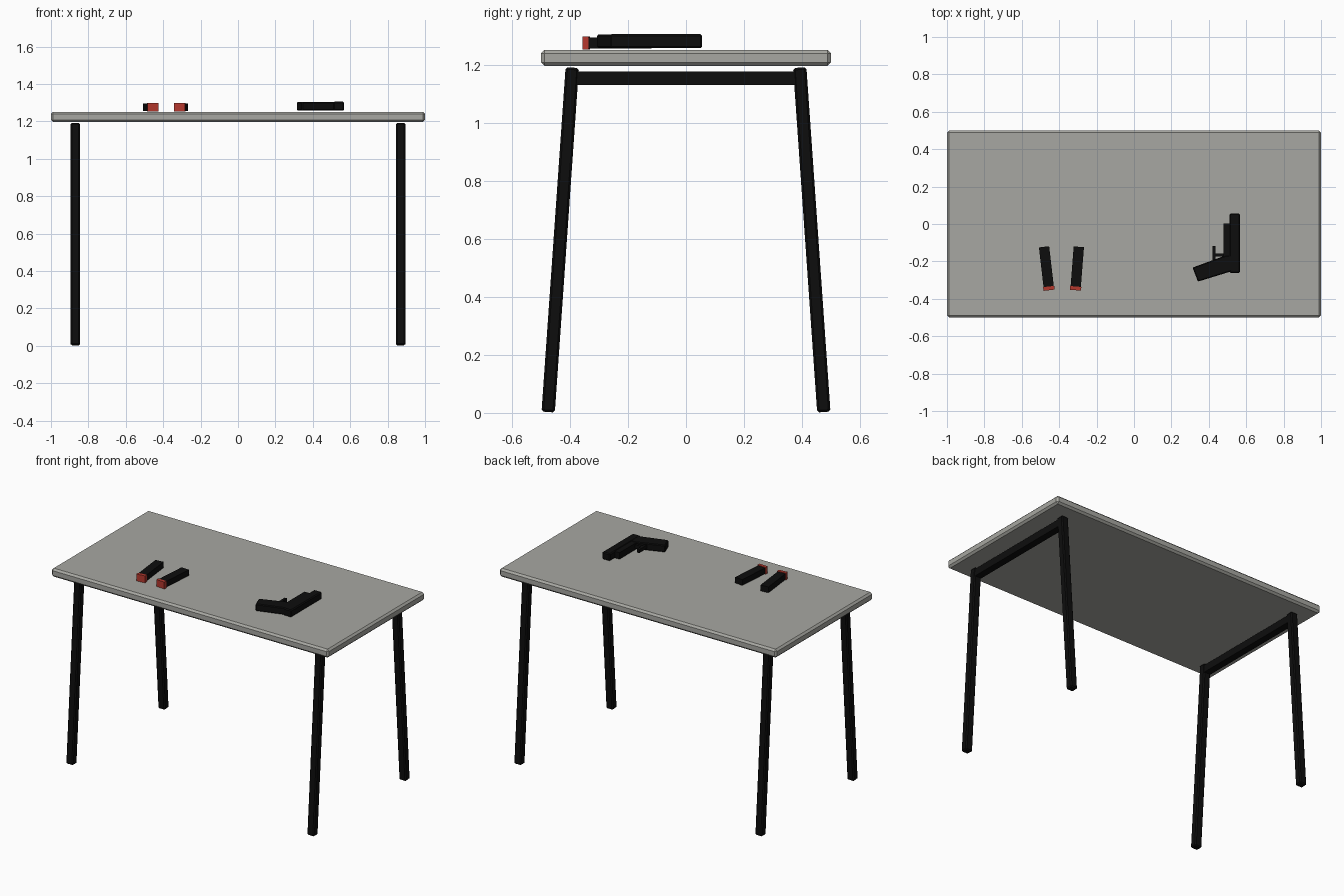
import bpy, bmesh, math
from mathutils import Vector, Matrix

if "Cube" in bpy.data.objects:
    bpy.data.objects.remove(bpy.data.objects["Cube"])


def material(name, rgb):
    m = bpy.data.materials.new(name)
    m.diffuse_color = (*rgb, 1)
    m.use_nodes = True
    m.node_tree.nodes["Principled BSDF"].inputs["Base Color"].default_value = m.diffuse_color
    return m


GREY = material("warm_grey", (0.39, 0.39, 0.36))
BLACK = material("black", (0.004, 0.004, 0.004))
RED = material("red", (0.46, 0.04, 0.027))


def finish(name, bm, mat, bevel):
    if bevel:
        bmesh.ops.bevel(bm, geom=bm.edges[:], offset=bevel, segments=1,
                        affect='EDGES', clamp_overlap=True)
    bmesh.ops.recalc_face_normals(bm, faces=bm.faces[:])
    me = bpy.data.meshes.new(name)
    bm.to_mesh(me)
    bm.free()
    me.materials.append(mat)
    ob = bpy.data.objects.new(name, me)
    bpy.context.collection.objects.link(ob)
    return ob


def box(name, lo, hi, mat, bevel=0.0):
    lo, hi = Vector(lo), Vector(hi)
    bm = bmesh.new()
    bmesh.ops.create_cube(bm, size=1, matrix=Matrix.Translation((lo + hi) / 2)
                          @ Matrix.Diagonal((*(hi - lo), 1)))
    return finish(name, bm, mat, bevel)


def beam(name, a, b, wx, wy, mat, bevel=0.0):
    """Box running from a to b; wx = size across x, wy = other size."""
    a, b = Vector(a), Vector(b)
    d = (b - a).normalized()
    # local z follows the beam, local x lies close to world x
    x = (Vector((1, 0, 0)) - d * d.x).normalized()
    y = d.cross(x)
    rot = Matrix((x, y, d)).transposed().to_4x4()
    bm = bmesh.new()
    bmesh.ops.create_cube(bm, size=1, matrix=Matrix.Translation((a + b) / 2) @ rot
                          @ Matrix.Diagonal((wx, wy, (b - a).length, 1)))
    return finish(name, bm, mat, bevel)


def slab(name, pts, z0, z1, mat, bevel=0.0):
    """Flat outline extruded upward."""
    bm = bmesh.new()
    f = bm.faces.new([bm.verts.new((x, y, z0)) for x, y in pts])
    r = bmesh.ops.extrude_face_region(bm, geom=[f])
    bmesh.ops.translate(bm, vec=(0, 0, z1 - z0),
                        verts=[v for v in r["geom"] if isinstance(v, bmesh.types.BMVert)])
    return finish(name, bm, mat, bevel)


# table top with chamfered edges
box("table_top", (-1, -0.5, 1.196), (1, 0.5, 1.251), GREY, 0.012)

# splayed legs and the bars joining each pair
for sx, side in ((-1, "left"), (1, "right")):
    for sy, end in ((-1, "front"), (1, "back")):
        beam(f"{end}_{side}_leg", (sx * 0.87, sy * 0.475, 0.003),
             (sx * 0.87, sy * 0.392, 1.19), 0.05, 0.046, BLACK, 0.007)
    box(f"{side}_crossbar", (sx * 0.87 - 0.023, -0.385, 1.13),
        (sx * 0.87 + 0.023, 0.385, 1.177), BLACK)

# two magazines with red base plates
for name, a, b in (("left", (-0.454, -0.354), (-0.481, -0.122)),
                   ("right", (-0.313, -0.354), (-0.295, -0.122))):
    a, b = Vector((*a, 1.275)), Vector((*b, 1.275))
    d = (b - a).normalized()
    beam(f"{name}_magazine_body", a + d * 0.01, b, 0.055, 0.038, BLACK)
    beam(f"{name}_magazine_base", a, a + d * 0.02, 0.06, 0.045, RED)

# pistol lying on its side
box("pistol_slide", (0.511, -0.262, 1.257), (0.567, 0.056, 1.305), BLACK, 0.006)
box("pistol_frame", (0.478, -0.24, 1.26), (0.52, 0.003, 1.302), BLACK)
slab("pistol_grip", [(0.313, -0.233), (0.342, -0.308), (0.53, -0.25),
                     (0.53, -0.165), (0.485, -0.17)], 1.258, 1.304, BLACK, 0.005)
box("trigger_guard_front", (0.419, -0.205, 1.27), (0.435, -0.117, 1.293), BLACK)
box("trigger_guard_bar", (0.43, -0.174, 1.27), (0.485, -0.159, 1.293), BLACK)
